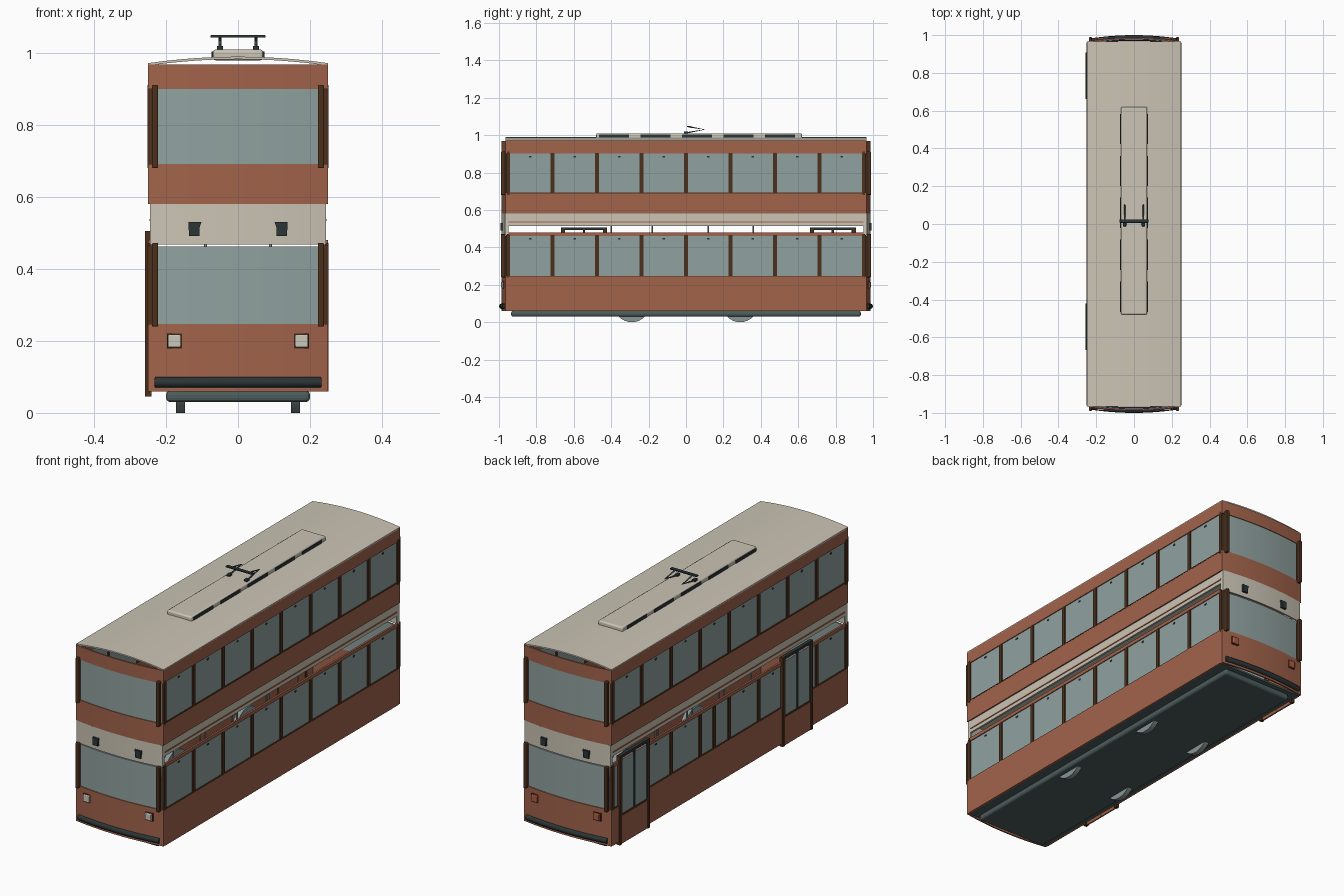
import bpy, bmesh, math
from mathutils import Vector

cube = bpy.data.objects.get("Cube")
if cube:
    bpy.data.objects.remove(cube, do_unlink=True)


def material(name, r, g, b):
    m = bpy.data.materials.new(name)
    m.use_nodes = True
    m.diffuse_color = (r, g, b, 1)
    m.node_tree.nodes["Principled BSDF"].inputs["Base Color"].default_value = (r, g, b, 1)
    return m


BRICK = material("brick_red_paint", .36, .125, .07)
CREAM = material("cream_paint", .60, .555, .46)
GLASS = material("grey_teal_glass", .28, .36, .35)
BROWN = material("brown_wood", .075, .03, .012)
BLACK = material("charcoal", .024, .035, .037)
SLATE = material("slate_underframe", .075, .11, .11)
STEEL = material("grey_steel", .25, .3, .3)
LAMP = material("lamp_white", .6, .57, .5)
TAIL = material("tail_light_red", .42, .11, .055)


def finish(name, bm, mat, bevel=0):
    bmesh.ops.recalc_face_normals(bm, faces=bm.faces)
    mesh = bpy.data.meshes.new(name)
    bm.to_mesh(mesh)
    bm.free()
    mesh.materials.append(mat)
    ob = bpy.data.objects.new(name, mesh)
    bpy.context.collection.objects.link(ob)
    if bevel:
        mod = ob.modifiers.new("Bevel", 'BEVEL')
        mod.width, mod.segments = bevel, 3
    return ob


def box(name, xs, ys, zs, mat, bevel=0):
    bm = bmesh.new()
    bmesh.ops.create_cube(bm, size=1)
    for v in bm.verts:
        v.co = [(a + b) / 2 + c * abs(b - a) for (a, b), c in zip((xs, ys, zs), v.co)]
    return finish(name, bm, mat, bevel)


def prism(name, outline, axis, lo, hi, mat):
    """Extrude a closed 2D outline along z (plan) or y (cross-section)."""
    bm = bmesh.new()
    place = (lambda a, b, t: (a, b, t)) if axis == 'z' else (lambda a, b, t: (a, t, b))
    face = bm.faces.new([bm.verts.new(place(a, b, lo)) for a, b in outline])
    ext = bmesh.ops.extrude_face_region(bm, geom=[face])
    move = Vector(place(0, 0, hi - lo))
    for v in ext["geom"]:
        if isinstance(v, bmesh.types.BMVert):
            v.co += move
    return finish(name, bm, mat)


def rod(name, points, radius, mat):
    curve = bpy.data.curves.new(name, 'CURVE')
    curve.dimensions = '3D'
    curve.bevel_depth, curve.bevel_resolution = radius, 2
    curve.use_fill_caps = True
    spline = curve.splines.new('POLY')
    spline.points.add(len(points) - 1)
    for p, co in zip(spline.points, points):
        p.co = (*co, 1)
    curve.materials.append(mat)
    ob = bpy.data.objects.new(name, curve)
    bpy.context.collection.objects.link(ob)


def end_y(x):
    return .987 - .02 * (x / .245) ** 2


def end_shell(name, end, half, z0, z1, mat, inset=0, wrap=True):
    """Bowed panel across one end, optionally wrapping the corners."""
    xs = [half * (i / 8 - 1) for i in range(17)]
    outer = [(x, end * (end_y(x) - inset)) for x in xs]
    inner = [(x * .97, end * (end_y(x) - inset - .008)) for x in xs]
    if wrap:
        outer = [(-half, end * .948)] + outer + [(half, end * .948)]
        inner = [(-half * .97, end * .948)] + inner + [(half * .97, end * .948)]
    prism(name, outer + inner[::-1], 'z', z0, z1, mat)


# Underframe, floors and wheels
box("underframe", (-.2, .2), (-.935, .935), (.03, .062), SLATE, .012)
box("lower_floor", (-.245, .245), (-.955, .955), (.06, .07), SLATE)
box("upper_floor", (-.238, .238), (-.945, .945), (.555, .57), CREAM)
for x in (-.16, .16):
    for y in (-.29, .29):
        bm = bmesh.new()
        bmesh.ops.create_cone(bm, cap_ends=True, segments=32, radius1=.097, radius2=.097, depth=.025)
        for v in bm.verts:
            v.co = (x + v.co.z, y + v.co.x, .097 + v.co.y)
        finish("wheel", bm, STEEL)

# Long sides
posts = [-.952 + i * .238 for i in range(9)]
for s in (-1, 1):
    def side(name, ys, zs, mat, out=.25, thick=.01, bevel=0):
        xs = sorted((s * (out - thick), s * out))
        return box(name, xs, ys, zs, mat, bevel)

    full = (-.95, .95)
    side("lower_side_panel", full, (.06, .245), BRICK, .252)
    side("lower_side_windows", full, (.245, .462), GLASS, .245, .006)
    side("lower_window_rail", full, (.462, .48), BRICK)
    side("middle_side_band", full, (.515, .58), CREAM, .243)
    side("middle_band_line", full, (.533, .539), BRICK, .246, .006)
    side("upper_side_panel", full, (.58, .69), BRICK)
    side("upper_side_windows", full, (.69, .902), GLASS, .245, .006)
    side("upper_side_header", full, (.902, .968), BRICK)
    for z0, z1 in ((.245, .465), (.69, .905)):
        side("window_sill", full, (z0 - .002, z0 + .003), BROWN, .251)
        for y in posts:
            side("window_post", (y - .01, y + .01), (z0, z1), BROWN, .251, .014)
        for a, b in zip(posts, posts[1:]):
            side("window_latch", ((a + b) / 2 - .007, (a + b) / 2 + .007),
                 (z1 - .024, z1 - .016), BLACK, .247, .004)

# Extra post between the doors
box("narrow_window_post", (-.251, -.237), (.115, .135), (.245, .465), BROWN)

# Two double-leaf doors on the right side
for y0, y1 in ((-.66, -.43), (.67, .9)):
    mid = (y0 + y1) / 2
    box("door_header", (-.258, -.24), (y0, y1), (.492, .505), BLACK)
    for y in (y0, y1):
        box("door_jamb", (-.258, -.24), (y - .008, y + .008), (.045, .505), BROWN)
    for a, b in ((y0 + .008, mid), (mid, y1 - .008)):
        box("door_leaf", (-.256, -.246), (a, b), (.045, .195), BRICK, .003)
        box("door_glass", (-.254, -.248), (a, b), (.195, .48), GLASS)
        for y in (a, b):
            box("door_stile", (-.257, -.247), (y - .006, y + .006), (.195, .492), BLACK)
        box("door_sash", (-.257, -.247), (a, b), (.19, .2), BROWN)

# Bowed ends
for end in (-1, 1):
    end_shell("lower_end_panel", end, .25, .06, .247, BRICK)
    end_shell("lower_end_window", end, .222, .247, .462, GLASS, .004, False)
    end_shell("middle_end_band", end, .245, .468, .58, CREAM)
    end_shell("upper_end_panel", end, .25, .58, .692, BRICK)
    end_shell("upper_end_window", end, .222, .692, .9, GLASS, .004, False)
    end_shell("upper_end_header", end, .25, .9, .968, BRICK)
    bar = [(x / 100, end * (end_y(x / 100) - .002), .085) for x in range(-23, 24, 2)]
    rod("bumper", bar, .015, BLACK)
    for s in (-1, 1):
        def fitting(name, x0, x1, d0, d1, zs, mat, bevel=0):
            box(name, sorted((s * x0, s * x1)), sorted((end * d0, end * d1)), zs, mat, bevel)

        for z0, z1 in ((.24, .472), (.68, .912)):
            fitting("corner_post", .222, .239, .966, .989, (z0, z1), BROWN, .004)
            fitting("corner_edge_post", .243, .251, .945, .957, (z0, z1), BROWN)
        fitting("lamp_frame", .156, .198, .97, .98, (.179, .221), BROWN)
        fitting("lamp", .159, .195, .97, .988, (.182, .218), LAMP if end < 0 else TAIL, .004)
        # Tapered marker bracket on the pale band
        shape = [(s * a, b) for a, b in ((.107, .491), (.136, .491), (.138, .53), (.102, .53), (.107, .515))]
        prism("marker_bracket", shape, 'y', *sorted((end * .975, end * .992)), BLACK)

# Arched roof shell
xs = [i / 40 for i in range(-10, 11)]
crown = [(x, .972 + .018 * (1 - (x / .25) ** 2)) for x in xs]
prism("roof", crown + [(x, z - .007) for x, z in crown[::-1]], 'y', -.965, .965, CREAM)

# Roof equipment box with side vents
box("roof_box", (-.07, .07), (-.48, .62), (.98, 1.01), CREAM, .008)
for s in (-1, 1):
    for i in range(5):
        y = -.465 + i * .222
        box("roof_vent", sorted((s * .066, s * .073)), (y, y + .16), (.988, 1.004), BLACK)

# Current collector
for x in (-.05, .05):
    rod("collector_arm", [(x, 0, 1.012), (x, .1, 1.03), (x, .015, 1.045)], .004, SLATE)
    box("collector_foot", (x - .009, x + .009), (-.012, .012), (1.005, 1.02), BLACK, .003)
box("collector_bar", (-.076, .076), (.006, .024), (1.043, 1.05), BLACK, .002)

# Interior grab poles
for x in (-.09, .09):
    for y in (-.4, -.18, .12, .36):
        rod("grab_pole", [(x, y, .07), (x, y, .56)], .004, STEEL)

# Smooth the curved parts while keeping edges crisp
bpy.ops.object.select_all(action='DESELECT')
smooth = ("wheel", "roof", "lower_end", "middle_end", "upper_end")
for ob in bpy.context.collection.objects:
    if ob.type == 'MESH' and ob.name.startswith(smooth):
        ob.select_set(True)
        bpy.context.view_layer.objects.active = ob
bpy.ops.object.shade_smooth_by_angle(angle=math.radians(30))
